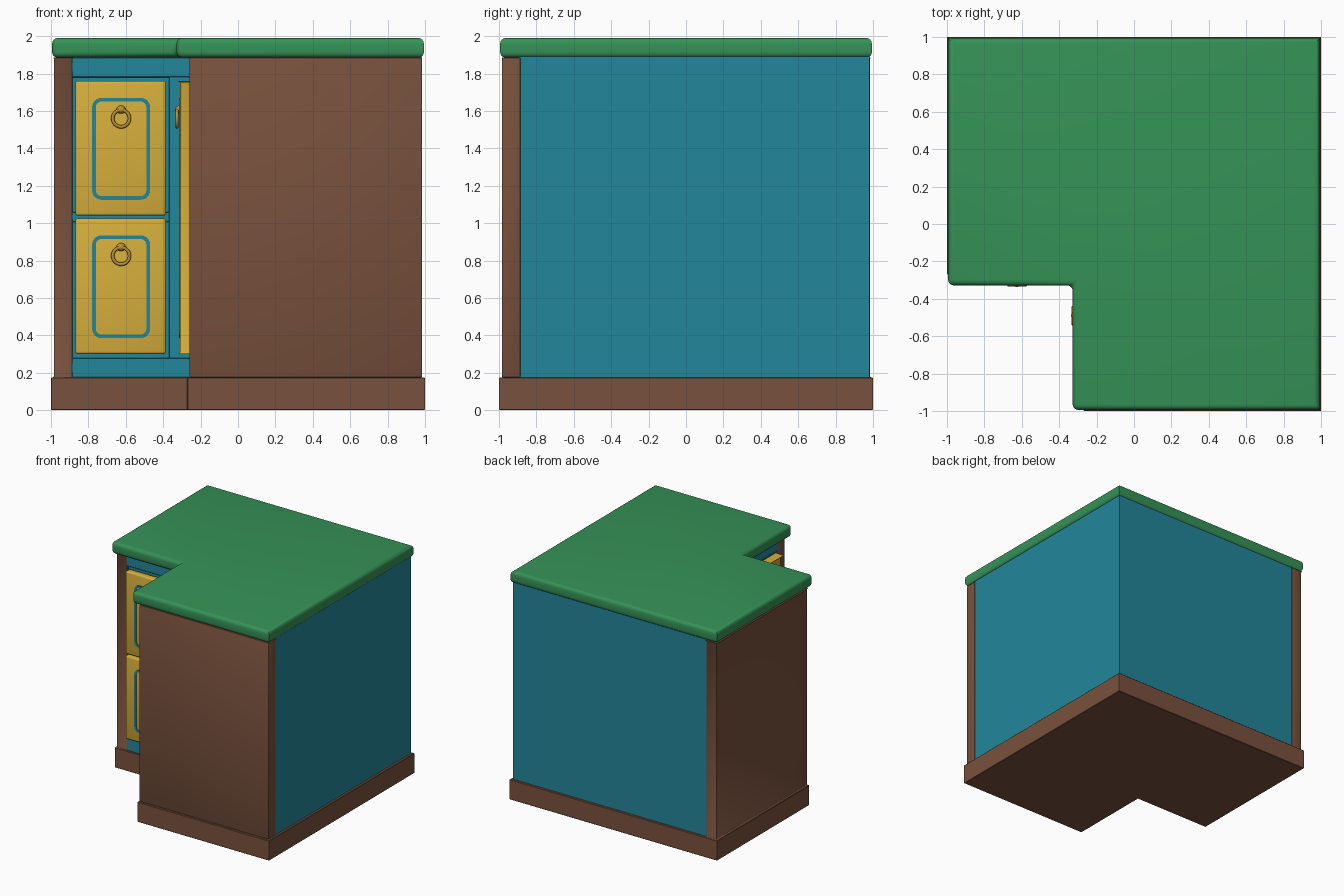
import bpy, bmesh, math
from mathutils import Vector

cube = bpy.data.objects.get("Cube")
if cube:
    bpy.data.objects.remove(cube, do_unlink=True)


def material(name, rgb):
    m = bpy.data.materials.new(name)
    m.use_nodes = True
    m.diffuse_color = (*rgb, 1)
    m.node_tree.nodes["Principled BSDF"].inputs["Base Color"].default_value = (*rgb, 1)
    return m


GREEN = material("green_counter", (0.036, 0.29, 0.095))
TEAL = material("teal_paint", (0.016, 0.24, 0.32))
BROWN = material("brown_wood", (0.19, 0.083, 0.047))
YELLOW = material("yellow_door", (0.68, 0.43, 0.045))
BRASS = material("brass", (0.50, 0.29, 0.03))


def smooth(ob):
    bpy.ops.object.select_all(action='DESELECT')
    ob.select_set(True)
    bpy.context.view_layer.objects.active = ob
    bpy.ops.object.shade_smooth_by_angle(angle=math.radians(40))


def finish(name, bm, mat):
    bmesh.ops.recalc_face_normals(bm, faces=bm.faces)
    mesh = bpy.data.meshes.new(name)
    bm.to_mesh(mesh)
    bm.free()
    mesh.materials.append(mat)
    ob = bpy.data.objects.new(name, mesh)
    bpy.context.collection.objects.link(ob)
    smooth(ob)
    return ob


def place(wing, u, d, z):
    """Wing 0 faces the front, wing 1 is its diagonal mirror."""
    return Vector((u, d, z)) if wing == 0 else Vector((d, u, z))


def box(name, mat, wing, u, d, z, bevel=0.004, segments=1):
    bm = bmesh.new()
    bmesh.ops.create_cube(bm, size=1)
    for v in bm.verts:
        c = [r[0] if k < 0 else r[1] for k, r in zip(v.co, (u, d, z))]
        v.co = place(wing, *c)
    bmesh.ops.bevel(bm, geom=bm.edges[:], offset=bevel, segments=segments,
                    profile=0.5, affect='EDGES')
    return finish(name, bm, mat)


def l_slab(name, mat, low, high, notch, z0, z1, bevel=0.0, segments=1):
    """L-shaped slab with the notch at the front right corner."""
    outline = [(notch, low), (high, low), (high, high),
               (low, high), (low, notch), (notch, notch)]
    bm = bmesh.new()
    base = bm.faces.new([bm.verts.new((x, y, z0)) for x, y in outline])
    top = bmesh.ops.extrude_face_region(bm, geom=[base])
    bmesh.ops.translate(bm, vec=(0, 0, z1 - z0),
                        verts=[v for v in top["geom"] if isinstance(v, bmesh.types.BMVert)])
    bmesh.ops.recalc_face_normals(bm, faces=bm.faces)
    if bevel:
        # round the horizontal edges and the upright edges around the notch
        edges = [e for e in bm.edges
                 if abs(e.verts[0].co.z - e.verts[1].co.z) < 0.001
                 or max(e.verts[0].co.x, e.verts[0].co.y) <= notch + 0.001]
        bmesh.ops.bevel(bm, geom=edges, offset=bevel, segments=segments,
                        profile=0.5, affect='EDGES')
    return finish(name, bm, mat)


def rounded_rect(u, z, radius, steps=6):
    points = []
    corners = [(u[1], z[1], -1, -1), (u[0], z[1], 1, -1), (u[0], z[0], 1, 1), (u[1], z[0], -1, 1)]
    for q, (cu, cz, su, sz) in enumerate(corners):
        for i in range(steps + 1):
            a = (q + i / steps) * math.pi / 2
            points.append((cu + su * radius + radius * math.cos(a),
                           cz + sz * radius + radius * math.sin(a)))
    return points


def trim(name, wing, u, z, width=0.02, back=-0.305, front=-0.315):
    outer = rounded_rect(u, z, 0.05)
    inner = rounded_rect((u[0] + width, u[1] - width), (z[0] + width, z[1] - width), 0.05 - width)
    bm = bmesh.new()
    loops = [[bm.verts.new(place(wing, a, d, b)) for a, b in pts]
             for pts, d in ((outer, back), (outer, front), (inner, front), (inner, back))]
    n = len(outer)
    for k in range(4):
        p, q = loops[k], loops[(k + 1) % 4]
        for i in range(n):
            j = (i + 1) % n
            bm.faces.new((p[i], p[j], q[j], q[i]))
    return finish(name, bm, TEAL)


def ring_pull(name, wing, u, z):
    turn = (math.pi / 2, 0, 0) if wing == 0 else (0, math.pi / 2, 0)
    bpy.ops.mesh.primitive_torus_add(location=place(wing, u, -0.326, z), rotation=turn,
                                     major_radius=0.045, minor_radius=0.009,
                                     major_segments=32, minor_segments=10)
    ring = bpy.context.object
    bpy.ops.mesh.primitive_uv_sphere_add(segments=16, ring_count=10, radius=1,
                                         location=place(wing, u, -0.312, z + 0.047))
    mount = bpy.context.object
    mount.scale = place(wing, 0.025, 0.025, 0.022)
    for ob, part in ((ring, "ring"), (mount, "mount")):
        ob.name = name + "_" + part
        ob.data.materials.append(BRASS)
        smooth(ob)


def door(name, wing, z, pull_u):
    u = (-0.87, -0.385)
    box(name, YELLOW, wing, u, (-0.31, -0.25), z, 0.014, 3)
    trim(name + "_trim", wing, (u[0] + 0.09, u[1] - 0.085), (z[0] + 0.085, z[1] - 0.09))
    ring_pull(name + "_pull", wing, pull_u, z[1] - 0.2)


# Plinth, carcass and worktop
l_slab("plinth", BROWN, -1, 1, -0.27, 0, 0.175, 0.004)
l_slab("carcass", TEAL, -0.9, 0.98, -0.245, 0.17, 1.89)
l_slab("worktop", GREEN, -0.994, 0.994, -0.328, 1.885, 1.99, 0.03, 4)

# End panels and face frames on both wings
for wing, side in enumerate(("front", "side")):
    box(side + "_end_panel", BROWN, 1 - wing, (-0.26, 0.985), (-0.985, -0.885), (0.175, 1.886), 0.006, 2)
    box(side + "_top_rail", TEAL, wing, (-0.89, -0.24), (-0.26, -0.23), (1.78, 1.886))
    box(side + "_bottom_rail", TEAL, wing, (-0.89, -0.24), (-0.26, -0.23), (0.174, 0.28))
    box(side + "_stile", TEAL, wing, (-0.37, -0.24), (-0.26, -0.23), (0.275, 1.785))
box("middle_rail", TEAL, 0, (-0.89, -0.365), (-0.26, -0.23), (1.005, 1.06))

# Two short doors on the front wing, one tall door on the other
door("upper_door", 0, (1.04, 1.76), -0.625)
door("lower_door", 0, (0.3, 1.025), -0.625)
door("tall_door", 1, (0.3, 1.76), -0.49)
